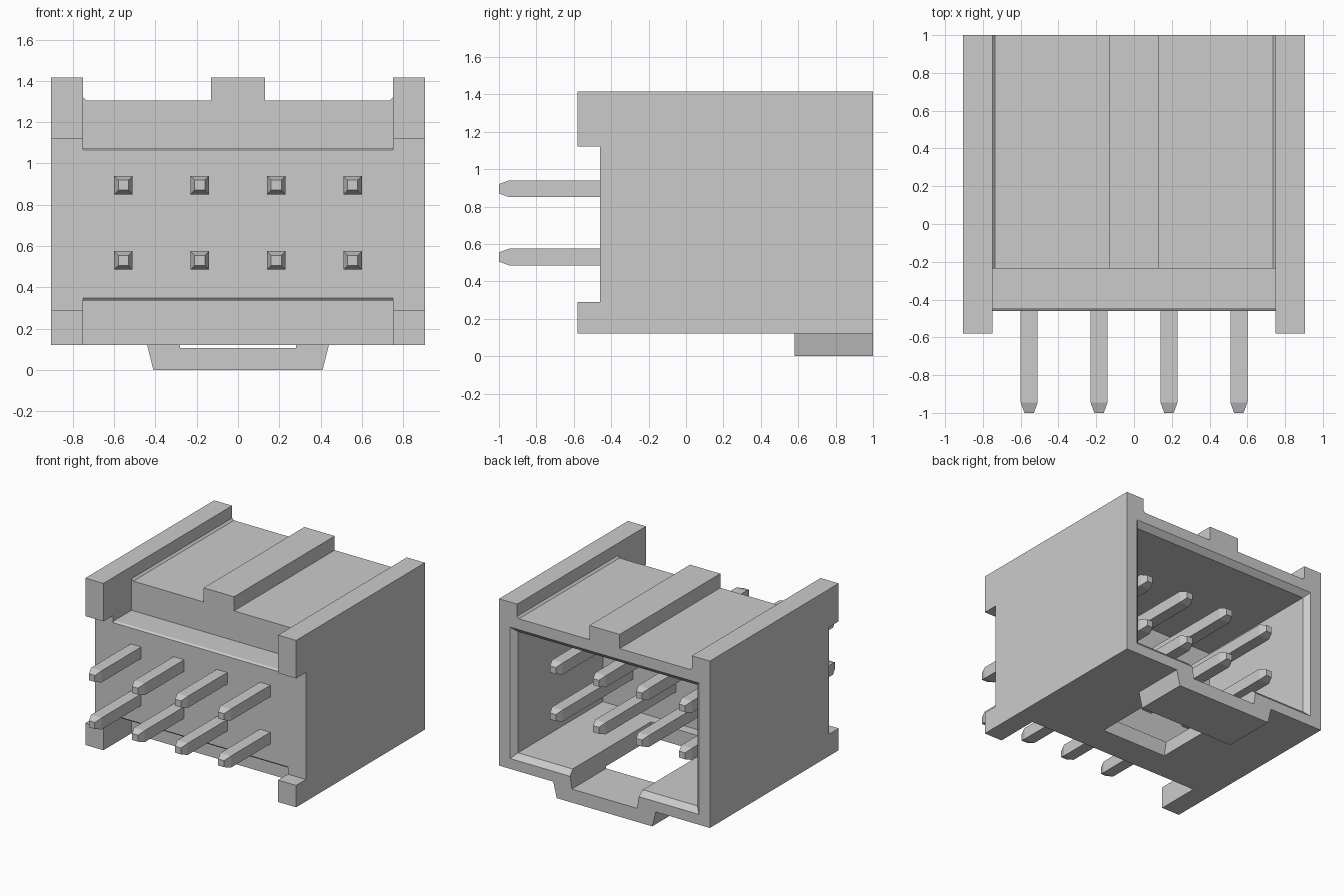
import bpy
import bmesh

cube = bpy.data.objects.get("Cube")
if cube:
    bpy.data.objects.remove(cube, do_unlink=True)

# One flat grey for the whole part
grey = bpy.data.materials.new("light grey")
grey.diffuse_color = (0.6, 0.6, 0.6, 1)
grey.use_nodes = True
grey.node_tree.nodes["Principled BSDF"].inputs["Base Color"].default_value = (0.6, 0.6, 0.6, 1)


def loft(name, rings):
    """Closed solid joining matching rings of points."""
    bm = bmesh.new()
    loops = [[bm.verts.new(p) for p in ring] for ring in rings]
    for a, b in zip(loops, loops[1:]):
        for i in range(len(a)):
            j = (i + 1) % len(a)
            bm.faces.new((a[i], a[j], b[j], b[i]))
    bm.faces.new(loops[0])
    bm.faces.new(loops[-1])
    bmesh.ops.recalc_face_normals(bm, faces=bm.faces)
    mesh = bpy.data.meshes.new(name)
    bm.to_mesh(mesh)
    bm.free()
    mesh.materials.append(grey)
    obj = bpy.data.objects.new(name, mesh)
    bpy.context.collection.objects.link(obj)
    return obj


def along_y(name, profile, y0, y1):
    return loft(name, [[(x, y, z) for x, z in profile] for y in (y0, y1)])


def along_x(name, profile, half):
    return loft(name, [[(x, y, z) for y, z in profile] for x in (-half, half)])


def rect(x, y, z0, z1):
    return [(-x, y, z0), (x, y, z0), (x, y, z1), (-x, y, z1)]


def combine(obj, other, operation):
    """Apply a boolean and discard the helper."""
    other.hide_render = True
    mod = obj.modifiers.new("boolean", 'BOOLEAN')
    mod.operation = operation
    mod.solver = 'EXACT'
    mod.object = other
    graph = bpy.context.evaluated_depsgraph_get()
    mesh = bpy.data.meshes.new_from_object(obj.evaluated_get(graph))
    obj.modifiers.clear()
    obj.data = mesh
    bpy.data.objects.remove(other, do_unlink=True)


# Housing outline: side rails and centre key rib on the top plate
half = [(0.905, 0.12), (0.905, 1.415), (0.75, 1.415), (0.75, 1.32),
        (0.735, 1.305), (0.13, 1.305), (0.13, 1.415)]
outline = half + [(-x, z) for x, z in reversed(half)]
housing = along_y("housing", outline, -0.58, 1)

# Front recesses above and below the pin wall
recess = along_x("recess_cutter", [
    (-1.2, -1), (-0.235, -1), (-0.235, 0.337), (-0.452, 0.337), (-0.46, 0.347),
    (-0.46, 1.065), (-0.445, 1.075), (-0.235, 1.075), (-0.235, 2), (-1.2, 2)], 0.75)
combine(housing, recess, 'DIFFERENCE')

# Notch between the upper and lower feet of the side walls
notch = along_x("notch_cutter", [(-1.2, 0.29), (-0.46, 0.29), (-0.46, 1.12), (-1.2, 1.12)], 2)
combine(housing, notch, 'DIFFERENCE')

# Latch bump under the rear edge
bump = along_y("latch_bump", [(-0.41, 0), (0.41, 0), (0.44, 0.12), (0.44, 0.16),
                              (-0.44, 0.16), (-0.44, 0.12)], 0.58, 1)
combine(housing, bump, 'UNION')

# Rear socket with a chamfered mouth
socket = loft("socket_cutter", [rect(0.77, -0.08, 0.24, 1.18), rect(0.77, 0.96, 0.24, 1.18),
                                rect(0.91, 1.1, 0.10, 1.32)])
combine(housing, socket, 'DIFFERENCE')

# Keyway through the floor and over the bump
keyway = along_y("keyway_cutter", [(-0.28, 0.105), (0.28, 0.105), (0.31, 0.3), (-0.31, 0.3)], 0, 1.2)
combine(housing, keyway, 'DIFFERENCE')

# Two rows of four square pins, tapered at both ends
for row, z in (("lower", 0.53), ("upper", 0.895)):
    for i in range(4):
        x = -0.555 + 0.37 * i
        rings = []
        for y, r in ((-1, 0.025), (-0.945, 0.045), (0.785, 0.045), (0.84, 0.025)):
            rings.append([(x + sx * r, y, z + sz * r)
                          for sx, sz in ((-1, -1), (1, -1), (1, 1), (-1, 1))])
        loft(f"{row}_pin_{i + 1}", rings)
